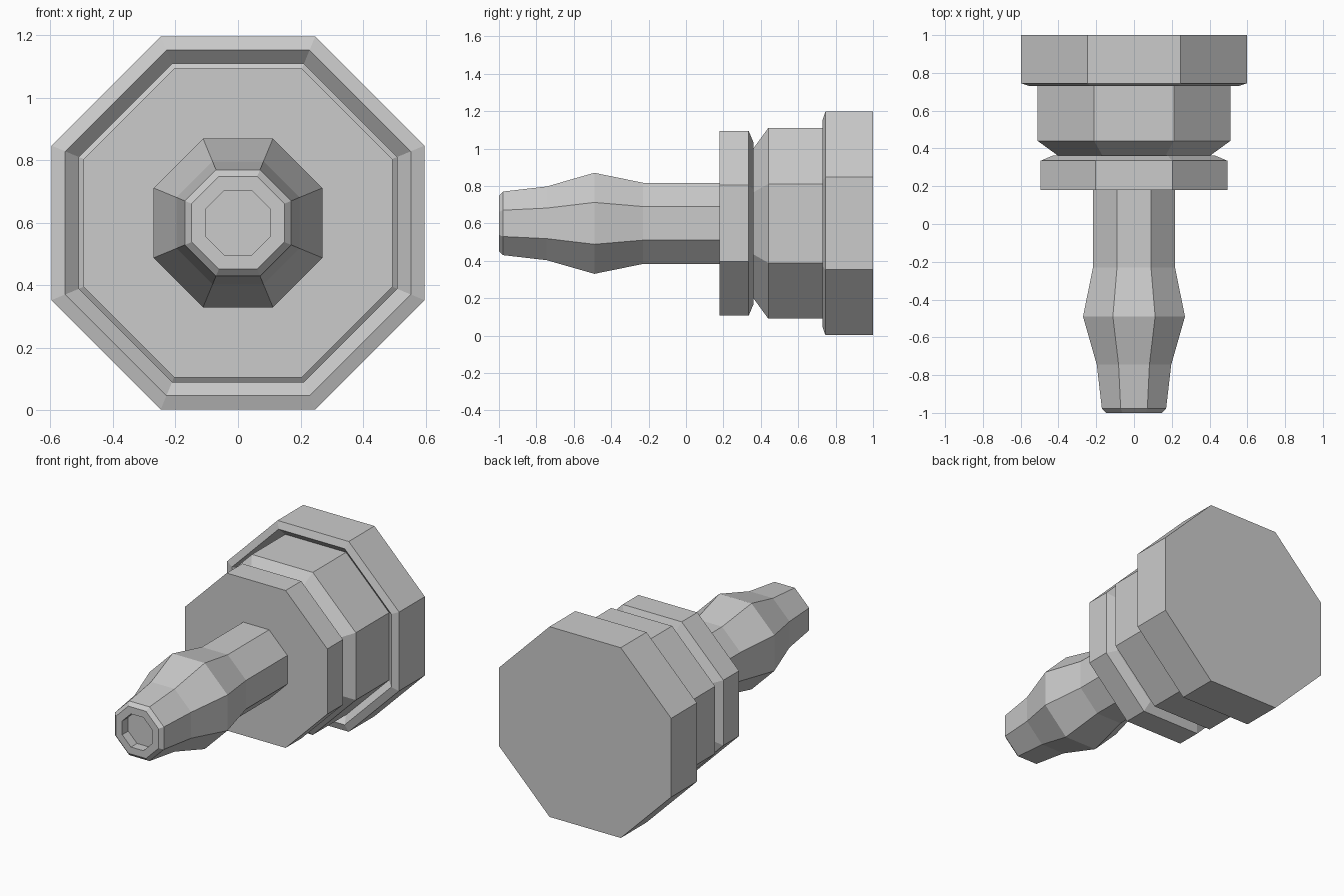
import bpy, bmesh, math

if "Cube" in bpy.data.objects:
    bpy.data.objects.remove(bpy.data.objects["Cube"])

SIDES = 8
AXIS_Z = 0.6


def lathe(name, profile, cap_back=False, cap_front=False):
    """Eight-sided turned part along y; profile is (y, centre-to-flat distance), back to front."""
    bm = bmesh.new()
    rings = []
    for y, flat in profile:
        r = flat / math.cos(math.pi / SIDES)
        ring = []
        for k in range(SIDES):
            a = (k + 0.5) * 2 * math.pi / SIDES
            ring.append(bm.verts.new((r * math.cos(a), y, AXIS_Z + r * math.sin(a))))
        rings.append(ring)
    for a, b in zip(rings, rings[1:]):
        for k in range(SIDES):
            n = (k + 1) % SIDES
            bm.faces.new((a[k], a[n], b[n], b[k]))
    if cap_back:
        bm.faces.new(rings[0][::-1])
    if cap_front:
        bm.faces.new(rings[-1])
    mesh = bpy.data.meshes.new(name)
    bm.to_mesh(mesh)
    bm.free()
    obj = bpy.data.objects.new(name, mesh)
    bpy.context.collection.objects.link(obj)
    return obj


# Wide rear cap with a bevelled rim and a groove around the body
lathe("rear_cap", [(1.0, 0.597), (0.745, 0.597), (0.73, 0.553), (0.77, 0.51)], cap_back=True)

# Main body tapering into the neck
lathe("body", [(0.77, 0.51), (0.44, 0.51), (0.36, 0.40)])

# Flange in front of the neck
lathe("flange", [(0.36, 0.40), (0.362, 0.43), (0.335, 0.494), (0.18, 0.494), (0.18, 0.217)])

# Bulging nozzle with a shallow hole in its tip
lathe("nozzle", [(0.18, 0.217), (-0.23, 0.217), (-0.49, 0.27), (-0.745, 0.197),
                 (-0.978, 0.17), (-1.0, 0.148), (-1.0, 0.104), (-0.94, 0.104)], cap_front=True)
